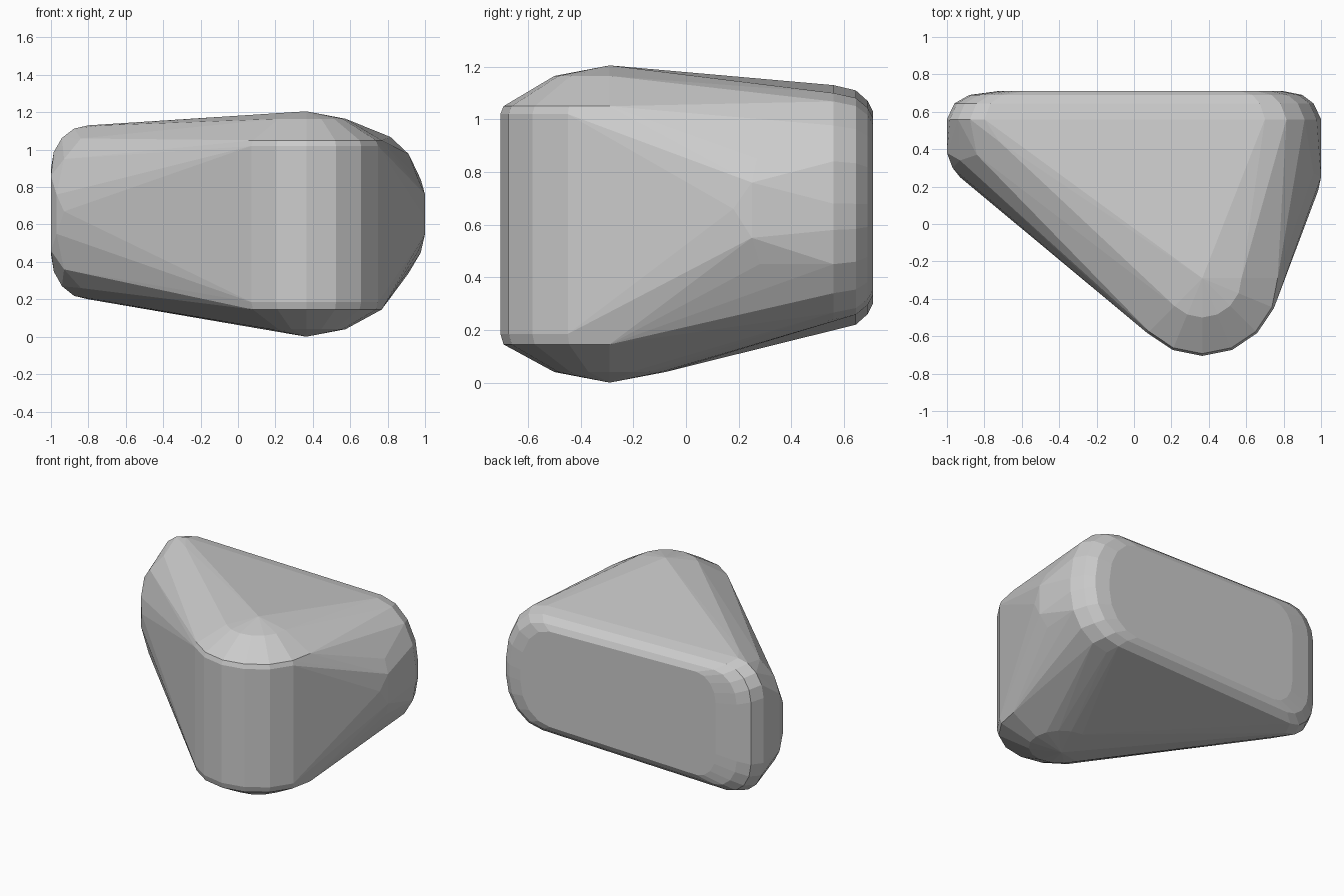
import bpy, bmesh
from math import sin, cos, pi

bm = bmesh.new()


def add(x, y, z):
    bm.verts.new((x, y, z))


# Front column: stacked rings that round off towards the top and bottom peaks
CX, CY = 0.365, -0.29
for r, z in [(0.21, 0.04), (0.403, 0.145), (0.415, 0.185),
             (0.415, 1.02), (0.403, 1.05), (0.21, 1.165)]:
    for i in range(16):
        a = 2 * pi * i / 16
        add(CX + r * sin(a), CY - r * cos(a), z)
add(CX, CY, 0.0)
add(CX, CY, 1.205)

# Back slab: rounded outline in xz (centre x, centre z, radius x, radius z, start quarter)
corners = [(0.70, 0.68, 0.30, 0.42, 0), (-0.80, 0.90, 0.20, 0.23, 1),
           (-0.80, 0.44, 0.20, 0.24, 2), (0.70, 0.58, 0.30, 0.34, 3)]
outline = []
for cx, cz, rx, rz, q in corners:
    for i in range(5):
        a = (q + i / 4) * pi / 2
        outline.append((cx + rx * cos(a), cz + rz * sin(a)))

# Layers shrink towards the flat back face
for y, ix, iz, dx in [(0.56, 0, 0, 0), (0.645, 0.04, 0.02, 0),
                      (0.69, 0.11, 0.06, 0.01), (0.71, 0.235, 0.1, 0.035)]:
    for x, z in outline:
        add(x * (1 - ix) + dx, y, 0.665 + (z - 0.665) * (1 - iz / 0.465))

# Front side of the left lobe
for p in [(-0.72, 0.44, 1.13), (-0.84, 0.37, 1.06), (-0.93, 0.34, 0.95),
          (-1.0, 0.38, 0.86), (-0.97, 0.30, 0.76), (-0.93, 0.25, 0.67),
          (-0.97, 0.30, 0.55), (-1.0, 0.38, 0.46), (-0.93, 0.33, 0.36),
          (-0.84, 0.37, 0.26), (-0.74, 0.44, 0.2)]:
    add(*p)

# Front side of the right lobe
for p in [(0.80, 0.32, 1.06), (0.89, 0.30, 0.97), (0.96, 0.27, 0.85),
          (1.0, 0.25, 0.76), (0.985, 0.18, 0.66), (1.0, 0.25, 0.55),
          (0.96, 0.28, 0.45), (0.91, 0.32, 0.37)]:
    add(*p)

# Wrap everything in one convex faceted skin
res = bmesh.ops.convex_hull(bm, input=bm.verts[:])
loose = {g for g in res["geom_interior"] + res["geom_unused"]
         if isinstance(g, bmesh.types.BMVert)}
bmesh.ops.delete(bm, geom=list(loose), context='VERTS')
bmesh.ops.dissolve_limit(bm, angle_limit=0.02, verts=bm.verts[:], edges=bm.edges[:])
bmesh.ops.recalc_face_normals(bm, faces=bm.faces[:])

mesh = bpy.data.meshes.new("rock")
bm.to_mesh(mesh)
bm.free()
rock = bpy.data.objects.new("rock", mesh)
bpy.context.collection.objects.link(rock)
